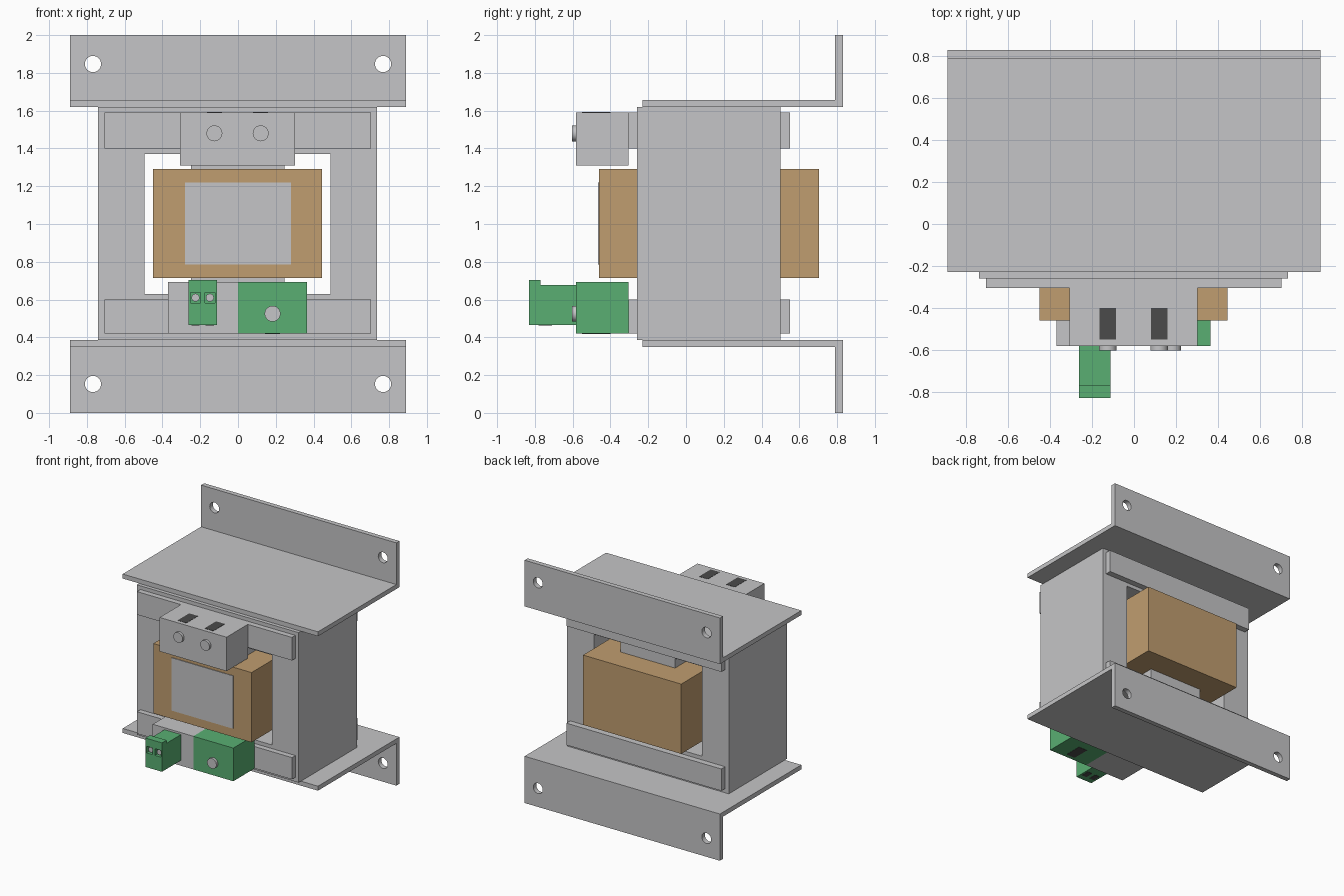
import bpy, bmesh
from mathutils import Matrix

start = bpy.data.objects.get("Cube")
if start:
    bpy.data.objects.remove(start, do_unlink=True)


def material(name, rgb):
    m = bpy.data.materials.new(name)
    m.use_nodes = True
    m.diffuse_color = (*rgb, 1)
    m.node_tree.nodes["Principled BSDF"].inputs["Base Color"].default_value = (*rgb, 1)
    return m


GREY = material("grey_metal", (0.56, 0.56, 0.57))
TAN = material("tan_winding", (0.53, 0.34, 0.16))
GREEN = material("green_plastic", (0.10, 0.43, 0.17))
DARK = material("dark_slot", (0.07, 0.07, 0.07))


def finish(bm, name, mat):
    bmesh.ops.recalc_face_normals(bm, faces=bm.faces)
    mesh = bpy.data.meshes.new(name)
    bm.to_mesh(mesh)
    bm.free()
    mesh.materials.append(mat)
    ob = bpy.data.objects.new(name, mesh)
    bpy.context.collection.objects.link(ob)
    return ob


def box(name, mat, x, y, z):
    """Box given by its range on each axis."""
    bm = bmesh.new()
    bmesh.ops.create_cube(bm, size=1)
    for v in bm.verts:
        v.co = [(lo + hi) / 2 + c * (hi - lo) for (lo, hi), c in zip((x, y, z), v.co)]
    return finish(bm, name, mat)


def prism(name, mat, x0, x1, profile):
    """Extrude a (y, z) profile along x."""
    bm = bmesh.new()
    face = bm.faces.new([bm.verts.new((x0, y, z)) for y, z in profile])
    new = bmesh.ops.extrude_face_region(bm, geom=[face])["geom"]
    bmesh.ops.translate(bm, vec=(x1 - x0, 0, 0),
                        verts=[g for g in new if isinstance(g, bmesh.types.BMVert)])
    return finish(bm, name, mat)


def rod(name, mat, x, z, radius, y0, y1):
    """Cylinder running along y."""
    bm = bmesh.new()
    bmesh.ops.create_cone(bm, cap_ends=True, segments=32, radius1=radius,
                          radius2=radius, depth=y1 - y0)
    bm.transform(Matrix.Translation((x, (y0 + y1) / 2, z)) @ Matrix.Rotation(1.5707963, 4, "X"))
    for f in bm.faces:
        f.smooth = len(f.verts) == 4
    for e in bm.edges:
        e.smooth = all(len(f.verts) == 4 for f in e.link_faces)
    return finish(bm, name, mat)


def cut(ob, cutters):
    for c in cutters:
        c.hide_render = True
        mod = ob.modifiers.new("cut", "BOOLEAN")
        mod.operation = "DIFFERENCE"
        mod.solver = "EXACT"
        mod.object = c
        with bpy.context.temp_override(object=ob, active_object=ob):
            bpy.ops.object.modifier_apply(modifier=mod.name)
        bpy.data.objects.remove(c, do_unlink=True)


# Laminated core with two windows either side of the centre leg
core = box("core", GREY, (-0.74, 0.735), (-0.26, 0.50), (0.385, 1.62))
cut(core, [box("window_cutter", GREY, xr, (-1, 1), (0.63, 1.37))
           for xr in ((-0.495, -0.25), (0.245, 0.49))])

# Winding and its label
box("winding", TAN, (-0.45, 0.445), (-0.46, 0.705), (0.715, 1.29))
box("winding_label", GREY, (-0.28, 0.28), (-0.465, -0.455), (0.785, 1.22))

# Mounting brackets, mirrored about mid height
for side, flip in (("upper", False), ("lower", True)):
    profile = [(-0.23, 1.62), (0.83, 1.62), (0.83, 2), (0.79, 2), (0.79, 1.657), (-0.23, 1.657)]
    hole_z = 1.847
    if flip:
        profile = [(y, 2 - z + (0.005 if 0 < 2 - z < 1 and z < 2 else 0)) for y, z in profile]
        hole_z = 2 - hole_z
    bracket = prism(side + "_bracket", GREY, -0.89, 0.89, profile)
    cut(bracket, [rod("hole_cutter", GREY, s * 0.768, hole_z, 0.043, 0.7, 0.9) for s in (-1, 1)])

# Clamp bars on the front and back of the core
for level, zr in (("upper", (1.40, 1.59)), ("lower", (0.42, 0.60))):
    for side, yr in (("front", (-0.305, -0.26)), ("back", (0.50, 0.55))):
        box(f"{level}_{side}_bar", GREY, (-0.707, 0.705), yr, zr)

# Upper terminal block with screws and wire slots
box("upper_terminal_block", GREY, (-0.307, 0.303), (-0.582, -0.305), (1.31, 1.59))
for x in (-0.125, 0.12):
    rod("upper_terminal_screw", GREY, x, 1.48, 0.042, -0.603, -0.58)
    box("upper_wire_slot", DARK, (x - 0.04, x + 0.04), (-0.55, -0.40), (1.585, 1.592))

# Lower terminal block, half grey and half green
box("lower_grey_block", GREY, (-0.37, 0), (-0.582, -0.305), (0.42, 0.693))
box("lower_green_block", GREEN, (0, 0.365), (-0.582, -0.305), (0.42, 0.693))
rod("lower_terminal_screw", GREY, 0.183, 0.525, 0.042, -0.603, -0.58)
box("lower_wire_slot", DARK, (0.143, 0.223), (-0.55, -0.40), (0.418, 0.425))

# Plug with a raised front lip, recessed screws and wire slots underneath
plug = prism("plug", GREEN, -0.263, -0.112,
             [(-0.83, 0.465), (-0.58, 0.465), (-0.58, 0.677), (-0.77, 0.677),
              (-0.77, 0.703), (-0.83, 0.703)])
plug_x = (-0.225, -0.149)
cut(plug, [box("recess_cutter", GREEN, (x - 0.027, x + 0.027), (-0.9, -0.79), (0.583, 0.638))
           for x in plug_x])
for x in plug_x:
    rod("plug_screw", GREY, x, 0.61, 0.021, -0.815, -0.785)
    box("plug_wire_slot", DARK, (x - 0.022, x + 0.022), (-0.78, -0.71), (0.463, 0.47))
